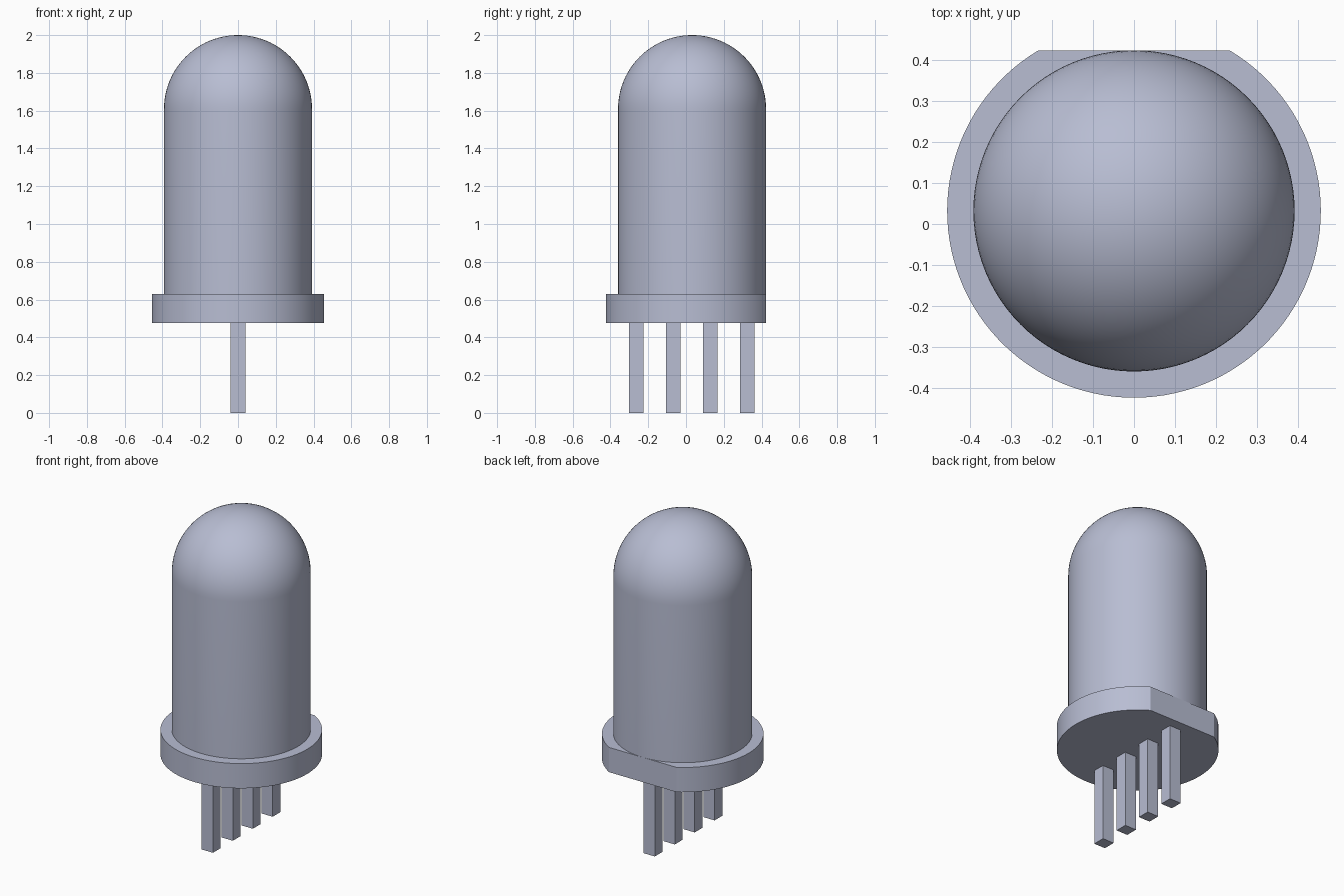
import bpy, bmesh, math
from mathutils import Matrix

cube = bpy.data.objects.get("Cube")
if cube:
    bpy.data.objects.remove(cube, do_unlink=True)

AXIS_Y = 0.032        # centre of the round parts
BODY_R, RIM_R = 0.392, 0.456
FLAT_Y = 0.424        # flat side of the rim
RIM_LOW, RIM_TOP, HEIGHT = 0.476, 0.63, 2.0

mat = bpy.data.materials.new("pale blue grey")
mat.use_nodes = True
colour = (0.48, 0.51, 0.65, 1.0)
mat.diffuse_color = colour
mat.node_tree.nodes["Principled BSDF"].inputs["Base Color"].default_value = colour


def finish(name, bm, smooth=False):
    bmesh.ops.recalc_face_normals(bm, faces=bm.faces)
    mesh = bpy.data.meshes.new(name)
    bm.to_mesh(mesh)
    bm.free()
    mesh.materials.append(mat)
    obj = bpy.data.objects.new(name, mesh)
    bpy.context.collection.objects.link(obj)
    if smooth:
        bpy.ops.object.select_all(action='DESELECT')
        obj.select_set(True)
        bpy.context.view_layer.objects.active = obj
        bpy.ops.object.shade_smooth_by_angle(angle=math.radians(30))
    return obj


# Lens: a straight wall and a hemispherical dome, spun about the axis
bm = bmesh.new()
spring = HEIGHT - BODY_R
profile = [(0, RIM_TOP), (BODY_R, RIM_TOP)]
for i in range(25):
    a = math.pi / 2 * i / 24
    profile.append((BODY_R * math.cos(a), spring + BODY_R * math.sin(a)))
verts = [bm.verts.new((r, AXIS_Y, z)) for r, z in profile]
edges = [bm.edges.new(pair) for pair in zip(verts, verts[1:])]
bmesh.ops.spin(bm, geom=verts + edges, cent=(0, AXIS_Y, 0), axis=(0, 0, 1),
               angle=2 * math.pi, steps=96, use_duplicate=False)
bmesh.ops.remove_doubles(bm, verts=bm.verts, dist=1e-4)
finish("domed_lens", bm, smooth=True)

# Rim: a disc outline cut by a straight chord at the back, extruded upward
bm = bmesh.new()
start = math.asin((FLAT_Y - AXIS_Y) / RIM_R)
sweep = math.pi + 2 * start
outline = []
for i in range(97):
    a = start - sweep * i / 96
    outline.append(bm.verts.new((RIM_R * math.cos(a), AXIS_Y + RIM_R * math.sin(a), RIM_LOW)))
base = bm.faces.new(outline)
top = bmesh.ops.extrude_face_region(bm, geom=[base], use_keep_orig=True)["geom"]
bmesh.ops.translate(bm, verts=[v for v in top if isinstance(v, bmesh.types.BMVert)],
                    vec=(0, 0, RIM_TOP - RIM_LOW))
finish("flat_sided_rim", bm, smooth=True)

# Four square leads in a row from front to back
for i in range(4):
    bm = bmesh.new()
    place = Matrix.Translation((0, -0.264 + 0.196 * i, RIM_LOW / 2))
    bmesh.ops.create_cube(bm, size=1, matrix=place @ Matrix.Diagonal((0.078, 0.076, RIM_LOW, 1)))
    finish(f"lead_{i + 1}", bm)
